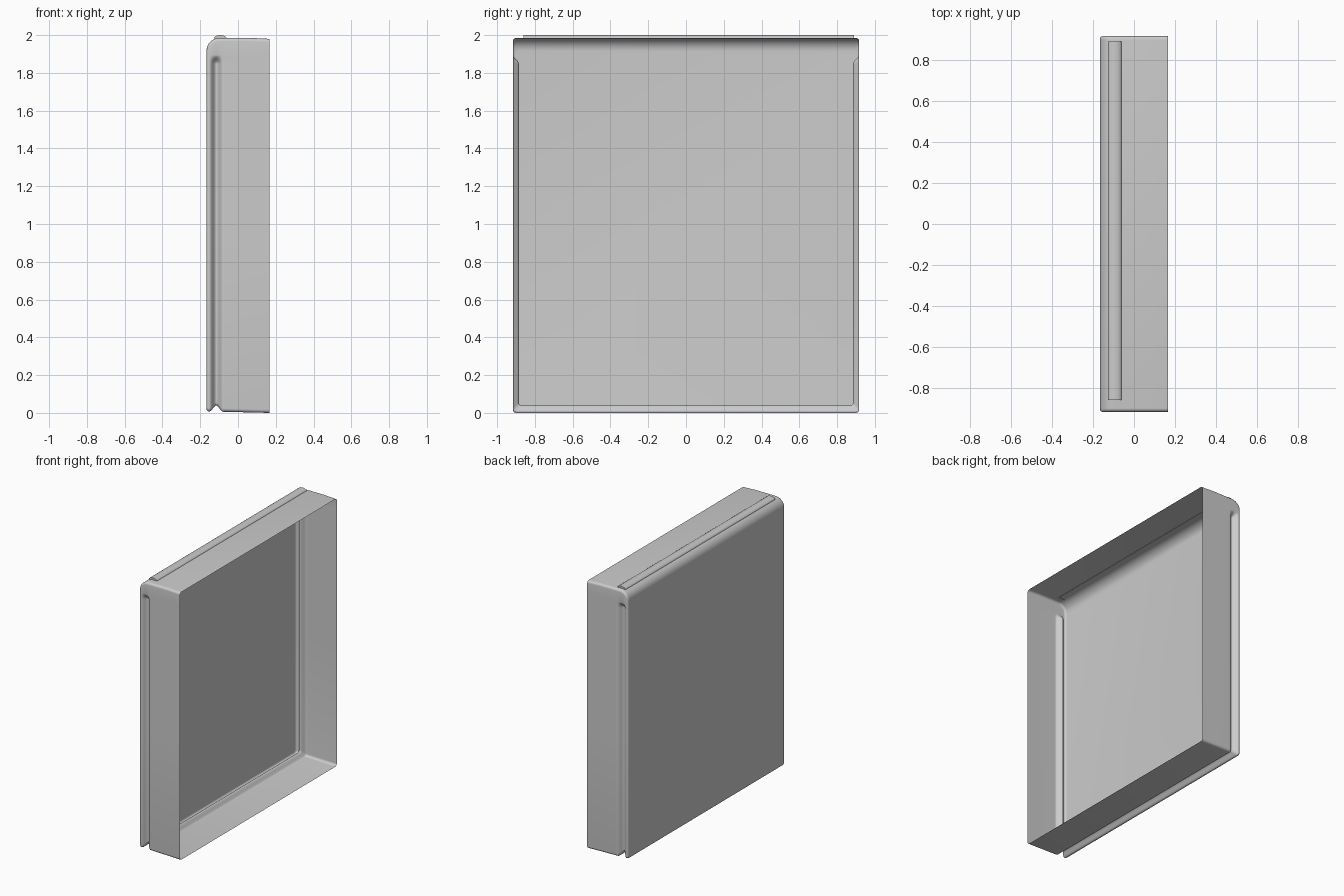
import bpy, bmesh, math

if "Cube" in bpy.data.objects:
    bpy.data.objects.remove(bpy.data.objects["Cube"])

W, TOP, X0, X1 = 0.917, 1.98, -0.167, 0.167   # half width, top height, back, open front
R_TOP, R_EDGE, R_CORNER = 0.07, 0.014, 0.018


def finish(bm, name):
    bmesh.ops.recalc_face_normals(bm, faces=bm.faces)
    me = bpy.data.meshes.new(name)
    bm.to_mesh(me)
    bm.free()
    ob = bpy.data.objects.new(name, me)
    bpy.context.collection.objects.link(ob)
    bpy.ops.object.select_all(action='DESELECT')
    ob.select_set(True)
    bpy.context.view_layer.objects.active = ob
    bpy.ops.object.shade_smooth_by_angle(angle=math.radians(35))
    return ob


def round_over(x, r):
    # inset of a quarter-round edge at depth x
    t = max(0.0, r - (x - X0))
    return r - math.sqrt(max(0.0, r * r - t * t))


def groove(x):
    t = (x + 0.115) / 0.036
    return 0.032 * math.cos(t * math.pi / 2) ** 2 if abs(t) < 1 else 0.0


def fade(z):
    # the side groove runs out just below the rounded top
    t = min(1, max(0, (1.895 - z) / 0.045))
    return t * t * (3 - 2 * t)


def ring(x):
    edge, g = round_over(x, R_EDGE), groove(x)
    bottom = edge + g + 0.008 * (X1 - x) / (X1 - X0)
    top = TOP - round_over(x, R_TOP) + 0.005 * min(1, (X1 - x) / 0.1)
    half = []                                  # right half, bottom to top
    arc = [i * math.pi / 12 for i in range(7)]
    r = R_CORNER
    for a in arc:
        half.append((W - edge - g - r + r * math.sin(a), bottom + r - r * math.cos(a)))
    for z in [0.9] + [1.845 + 0.005 * i for i in range(11)]:
        half.append((W - edge - g * fade(z), z))
    for a in arc:
        half.append((W - edge - r + r * math.cos(a), top - r + r * math.sin(a)))
    return [(x, y, z) for y, z in half] + [(x, -y, z) for y, z in reversed(half)]


# Pan shell: rounded back, grooved sides and bottom, open front
xs = [X0 + R_EDGE * (1 - math.cos(i * math.pi / 12)) for i in range(7)]
xs += [-0.153 + 0.004 * i for i in range(1, 19)] + [-0.07, 0.067, X1]
bm = bmesh.new()
rings = [[bm.verts.new(p) for p in ring(x)] for x in xs]
for a, b in zip(rings, rings[1:]):
    for i in range(len(a)):
        j = (i + 1) % len(a)
        bm.faces.new((a[i], a[j], b[j], b[i]))
bm.faces.new(rings[0])
finish(bm, "pan_shell")

# Raised half-round rib along the top
bm = bmesh.new()
section = [(-0.094 - 0.034 * math.cos(t), 1.982 + 0.018 * math.sin(t))
           for t in [i * math.pi / 12 for i in range(13)]]
ends = [[bm.verts.new((x, y, z)) for x, z in section] for y in (-0.86, 0.89)]
for i in range(len(section) - 1):
    bm.faces.new((ends[0][i], ends[0][i + 1], ends[1][i + 1], ends[1][i]))
for e in ends:
    bm.faces.new(e)
finish(bm, "top_rib")
